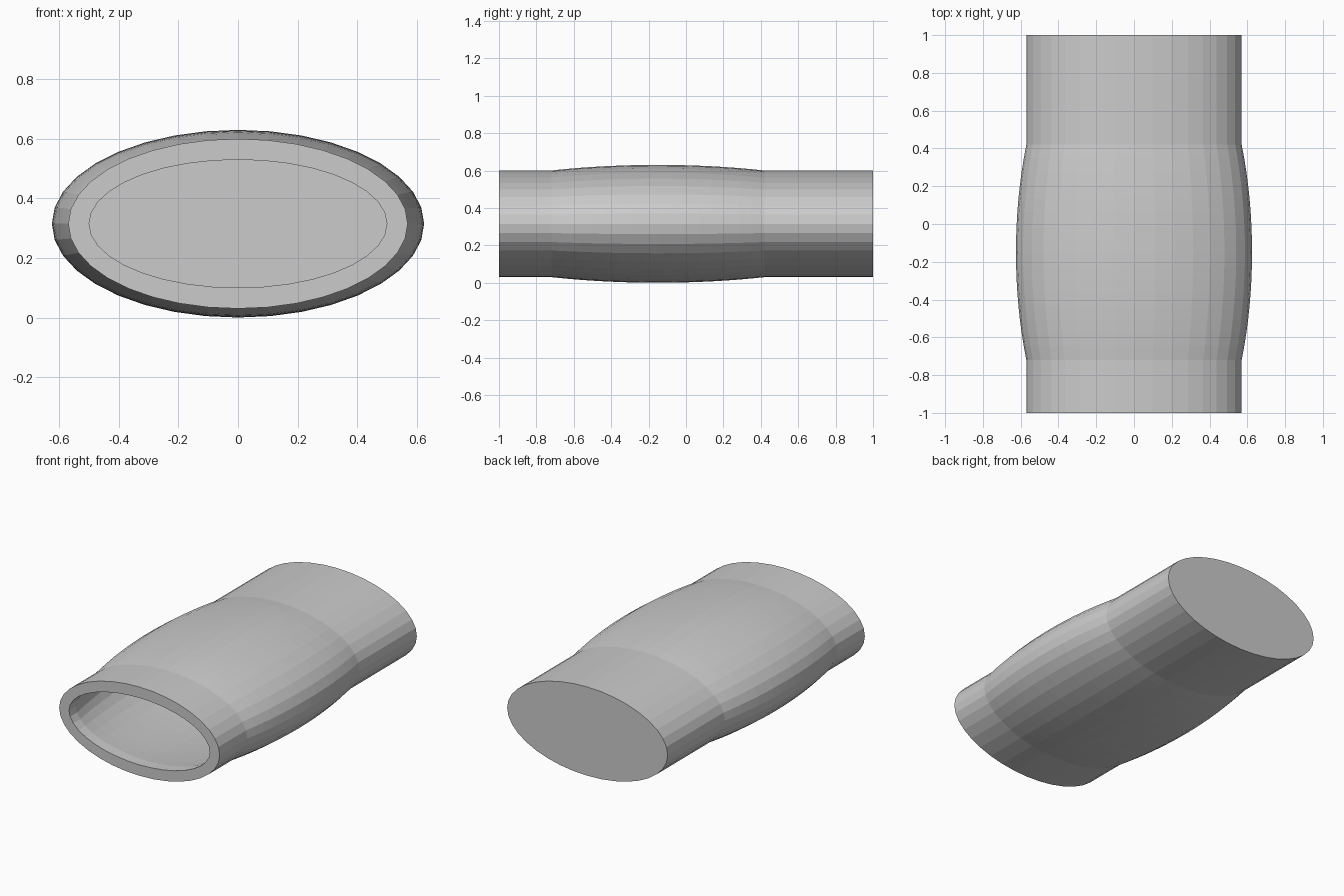
import bpy
import bmesh
from math import sin, cos, pi, sqrt

SIDES = 36
MID_Z = 0.315
BULGE_Y = -0.15

cube = bpy.data.objects.get("Cube")
if cube:
    bpy.data.objects.remove(cube, do_unlink=True)


def bulge(start, end_size, mid_size, steps):
    """Rings (y, half width, half height) of an ellipsoid swelling out of a tube."""
    reach = BULGE_Y - start
    rings = []
    for i in range(steps + 1):
        t = 2 * i / steps - 1
        size = []
        for end, mid in zip(end_size, mid_size):
            k = 1 - (end / mid) ** 2
            size.append(mid * sqrt(1 - k * t * t))
        rings.append((BULGE_Y + reach * t, *size))
    return rings


def loft(name, rings):
    """Skin elliptical rings in order and cap the first and last."""
    bm = bmesh.new()
    loops = []
    for y, rx, rz in rings:
        loops.append([bm.verts.new((rx * cos(2 * pi * i / SIDES), y,
                                    MID_Z + rz * sin(2 * pi * i / SIDES)))
                      for i in range(SIDES)])
    for a, b in zip(loops, loops[1:]):
        for i in range(SIDES):
            j = (i + 1) % SIDES
            bm.faces.new((a[i], a[j], b[j], b[i]))
    bm.faces.new(loops[0])
    bm.faces.new(loops[-1])
    bmesh.ops.recalc_face_normals(bm, faces=bm.faces)
    mesh = bpy.data.meshes.new(name)
    bm.to_mesh(mesh)
    bm.free()
    obj = bpy.data.objects.new(name, mesh)
    bpy.context.collection.objects.link(obj)
    return obj


# Outer skin: closed back, straight ends, swollen middle
outer = (0.57, 0.285)
skin = [(1, *outer)] + bulge(-0.72, outer, (0.625, 0.315), 16)[::-1] + [(-1, *outer)]

# Cavity: short straight lip, swollen chamber, flat back wall
inner = (0.5, 0.215)
cavity = [(-1, *inner)] + bulge(-0.93, inner, (0.58, 0.258), 16) + [(0.93, *inner)]

# One continuous shell, joined across the front rim
loft("hollow_oval_sleeve", skin + cavity)
